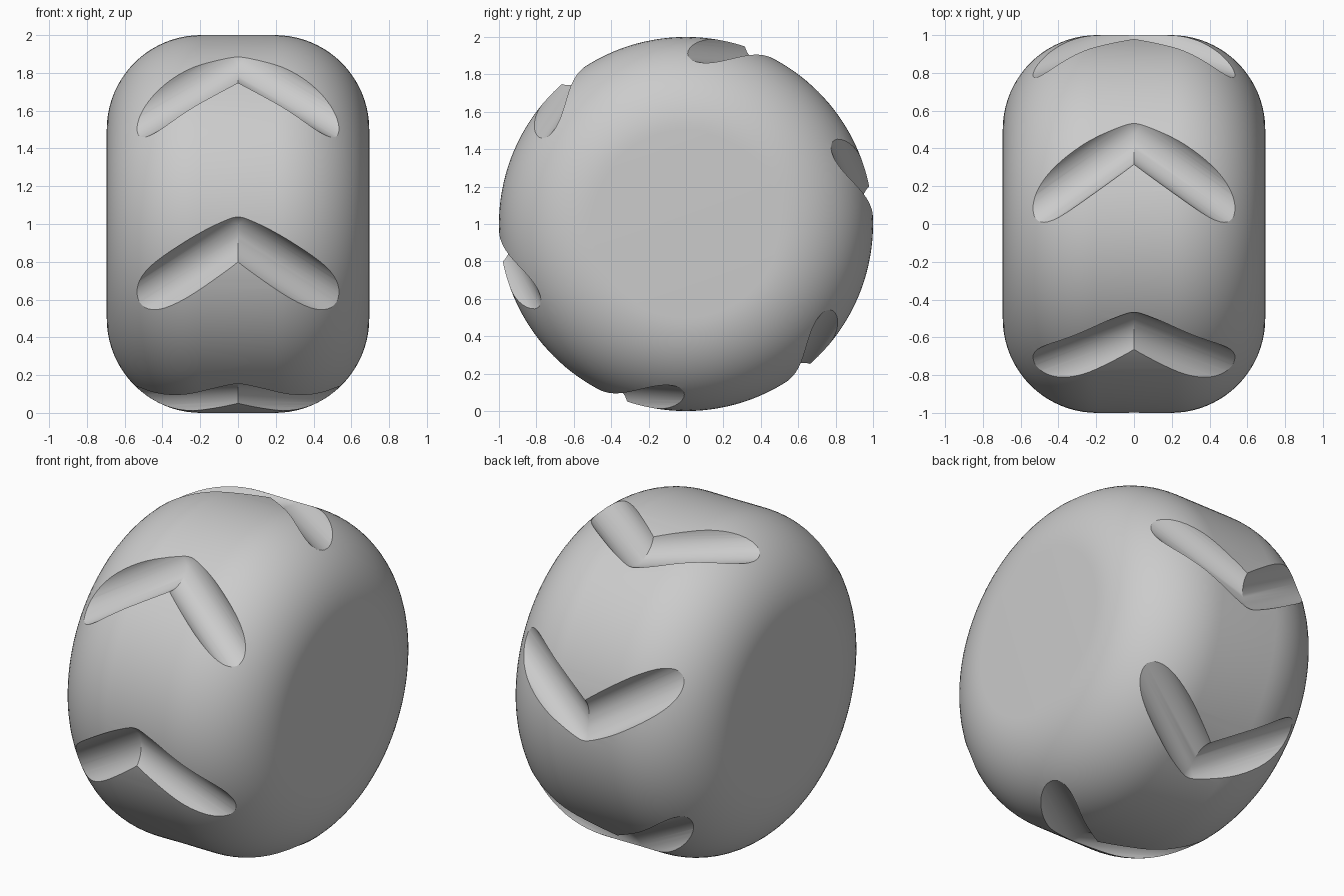
import bpy, bmesh, math
from mathutils import Vector, Matrix

cube = bpy.data.objects.get("Cube")
if cube:
    bpy.data.objects.remove(cube, do_unlink=True)

HALF_WIDTH, RADIUS, FILLET = 0.695, 1.0, 0.5
SEGMENTS, ARC_STEPS = 144, 20
GROOVES = 6


def make_object(name, bm):
    mesh = bpy.data.meshes.new(name)
    bmesh.ops.recalc_face_normals(bm, faces=bm.faces[:])
    bm.to_mesh(mesh)
    bm.free()
    obj = bpy.data.objects.new(name, mesh)
    bpy.context.collection.objects.link(obj)
    return obj


# Wheel body: rounded profile spun around the x axis
def wheel_body():
    corner = HALF_WIDTH - FILLET
    arc = [(corner + FILLET * math.sin(a), RADIUS - FILLET + FILLET * math.cos(a))
           for a in (math.pi / 2 * i / ARC_STEPS for i in range(ARC_STEPS + 1))]
    profile = [(-x, r) for x, r in reversed(arc)] + arc
    bm = bmesh.new()
    rings = []
    for x, r in profile:
        angles = [2 * math.pi * i / SEGMENTS for i in range(SEGMENTS)]
        rings.append([bm.verts.new((x, r * math.sin(a), r * math.cos(a))) for a in angles])
    for a, b in zip(rings, rings[1:]):
        for i in range(SEGMENTS):
            j = (i + 1) % SEGMENTS
            bm.faces.new((a[i], a[j], b[j], b[i]))
    bm.faces.new(rings[0])
    bm.faces.new(rings[-1])
    return make_object("wheel", bm)


# Chevron cutters: two round arms, sharp on the inside of the bend, rounded outside
def chevron_cutters():
    tube, sides, bend_steps, length = 0.135, 48, 8, 0.95
    tilt = math.radians(15.2)
    along = Vector((0, -math.cos(tilt), math.sin(tilt)))
    outward = Vector((0, math.sin(tilt), math.cos(tilt)))
    joint = -0.207 * along + 1.062 * outward
    slope = 0.7 * along - 0.14 * outward
    bend = math.atan(slope.length)
    q = slope.normalized()
    x_axis = Vector((1, 0, 0))
    normal = x_axis.cross(q)
    arm = math.cos(bend) * x_axis + math.sin(bend) * q

    def ring_point(a, step):
        c, lift = math.cos(a), tube * math.sin(a) * normal
        turn = bend
        slide = 0.0
        if step < 0:
            slide = length
        elif c > 0:
            slide = tube * c * math.tan(bend)
        else:
            turn = bend * (1 - step / bend_steps)
        side = math.cos(turn) * q - math.sin(turn) * x_axis
        return joint + tube * c * side + lift + slide * arm

    bm = bmesh.new()
    for k in range(GROOVES):
        spin = Matrix.Rotation(2 * math.pi * k / GROOVES, 3, 'X')
        for sign in (1, -1):
            rings = []
            for step in range(-1, bend_steps + 1):
                ring = []
                for i in range(sides):
                    p = ring_point(2 * math.pi * (i + 0.5) / sides, step)
                    p.x *= sign
                    ring.append(bm.verts.new(spin @ p))
                rings.append(ring)
            for a, b in zip(rings, rings[1:]):
                for i in range(sides):
                    j = (i + 1) % sides
                    bm.faces.new((a[i], a[j], b[j], b[i]))
            bm.faces.new(rings[0])
    bmesh.ops.remove_doubles(bm, verts=bm.verts[:], dist=1e-5)
    return make_object("groove_cutters", bm)


wheel = wheel_body()
cutters = chevron_cutters()
cutters.hide_render = True

# Cut the tread grooves
cut = wheel.modifiers.new("grooves", 'BOOLEAN')
cut.operation = 'DIFFERENCE'
cut.solver = 'EXACT'
cut.object = cutters
bpy.ops.object.select_all(action='DESELECT')
bpy.context.view_layer.objects.active = wheel
wheel.select_set(True)
bpy.ops.object.modifier_apply(modifier=cut.name)
bpy.data.objects.remove(cutters, do_unlink=True)

# Stand the wheel on the ground and smooth it
wheel.data.transform(Matrix.Translation((0, 0, RADIUS)))
bpy.ops.object.shade_smooth_by_angle(angle=math.radians(22))

# Plain grey material
grey = bpy.data.materials.new("light_grey")
grey.use_nodes = True
colour = (0.6, 0.6, 0.6, 1)
grey.diffuse_color = colour
grey.node_tree.nodes["Principled BSDF"].inputs["Base Color"].default_value = colour
wheel.data.materials.clear()
wheel.data.materials.append(grey)
